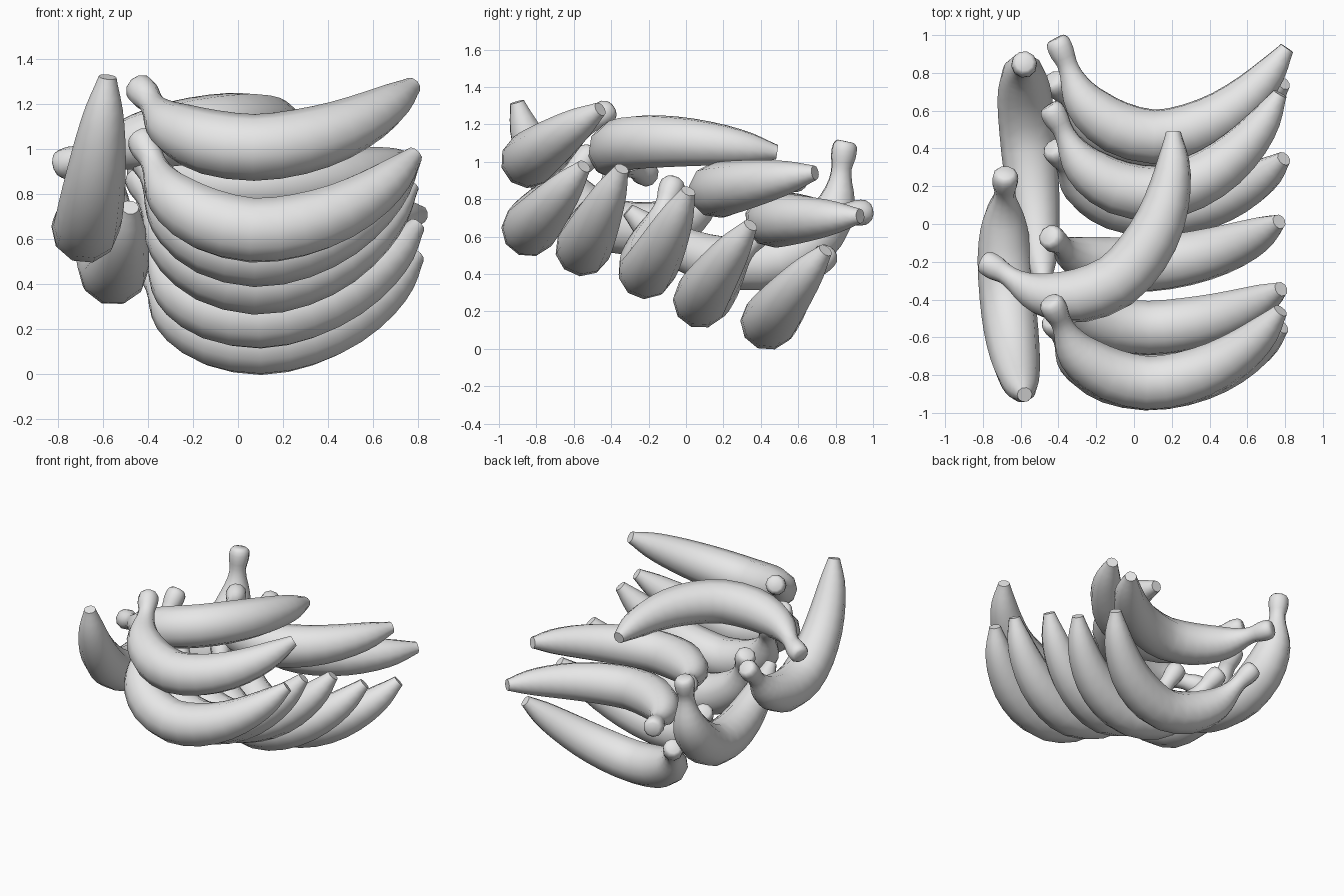
import bpy, bmesh, math
from mathutils import Vector, Matrix

if "Cube" in bpy.data.objects:
    bpy.data.objects.remove(bpy.data.objects["Cube"])

SIDES = 10
# Centre line of one fruit: along, towards the inner curve, radius
SPINE = [(-0.425, 0.515, 0.045), (-0.415, 0.495, 0.066), (-0.39, 0.44, 0.068),
         (-0.365, 0.385, 0.056), (-0.34, 0.32, 0.064), (-0.30, 0.23, 0.097),
         (-0.235, 0.145, 0.125), (-0.10, 0.05, 0.145), (0.10, 0.0, 0.148),
         (0.30, 0.04, 0.145), (0.48, 0.13, 0.132), (0.625, 0.25, 0.110),
         (0.72, 0.36, 0.083), (0.78, 0.45, 0.050), (0.80, 0.48, 0.040)]
STEM, MID, TIP = (Vector((*SPINE[i][:2], 0)) for i in (1, 8, 14))

skin = bpy.data.materials.new("light_grey_skin")
skin.diffuse_color = (0.8, 0.8, 0.8, 1)
skin.use_nodes = True
skin.node_tree.nodes["Principled BSDF"].inputs["Base Color"].default_value = skin.diffuse_color


def smooth_path(pts):
    """Catmull-Rom curve with one extra point per span."""
    p = [Vector(q) for q in pts]
    out = []
    for i in range(len(p) - 1):
        a, d = p[max(i - 1, 0)], p[min(i + 2, len(p) - 1)]
        out += [p[i], (p[i] + p[i + 1]) * 0.5625 - (a + d) * 0.0625]
    return out + [p[-1]]


def fruit_mesh():
    path = smooth_path(SPINE)
    bm = bmesh.new()
    rings = []
    for i, p in enumerate(path):
        t = path[min(i + 1, len(path) - 1)] - path[max(i - 1, 0)]
        n = Vector((-t.y, t.x, 0)).normalized()
        c = Vector((p.x, p.y, 0))
        ring = []
        for k in range(SIDES):
            a = math.tau * (k + 0.5) / SIDES
            ring.append(bm.verts.new(c + p.z * (n * math.cos(a) + Vector((0, 0, math.sin(a))))))
        rings.append(ring)
    for r, s in zip(rings, rings[1:]):
        for k in range(SIDES):
            j = (k + 1) % SIDES
            bm.faces.new((r[k], r[j], s[j], s[k]))
    bm.faces.new(rings[0])
    bm.faces.new(rings[-1])
    bmesh.ops.recalc_face_normals(bm, faces=bm.faces)
    me = bpy.data.meshes.new("fruit")
    bm.to_mesh(me)
    bm.free()
    me.materials.append(skin)
    return me


def frame(stem, mid, tip):
    """Axes from chord and inner direction, centred on the three points."""
    u = (tip - stem).normalized()
    v = stem - mid
    v = (v - u * v.dot(u)).normalized()
    m = Matrix((u, v, u.cross(v))).transposed().to_4x4()
    m.translation = (stem + mid + tip) / 3
    return m


def place_fruit(name, stem, mid, tip):
    ob = bpy.data.objects.new(name, fruit_mesh())
    bpy.context.collection.objects.link(ob)
    ob.matrix_world = frame(Vector(stem), Vector(mid), Vector(tip)) @ frame(STEM, MID, TIP).inverted()
    bpy.ops.object.select_all(action='DESELECT')
    ob.select_set(True)
    bpy.context.view_layer.objects.active = ob
    bpy.ops.object.shade_smooth_by_angle(angle=math.radians(50))


# Each fruit: stem end, middle of the belly, tip
FRUITS = {
    "banana_front_top": ((-0.45, -0.42, 1.27), (0.1, -0.84, 1.01), (0.76, -0.46, 1.28)),
    "banana_front_second": ((-0.46, -0.52, 1.04), (0.1, -0.83, 0.65), (0.78, -0.55, 0.97)),
    "banana_third": ((-0.45, -0.36, 0.98), (0.1, -0.54, 0.56), (0.77, -0.35, 0.95)),
    "banana_fourth": ((-0.45, -0.07, 0.88), (0.1, -0.21, 0.42), (0.75, 0.01, 0.84)),
    "banana_fifth": ((-0.42, 0.38, 0.61), (0.1, 0.11, 0.30), (0.79, 0.33, 0.64)),
    "banana_bottom": ((-0.43, 0.75, 0.50), (0.1, 0.45, 0.155), (0.80, 0.74, 0.52)),
    "banana_back_upper": ((-0.42, 0.60, 0.91), (0.1, 0.18, 0.85), (0.77, 0.68, 0.94)),
    "banana_back_lower": ((-0.39, 0.96, 0.73), (0.1, 0.465, 0.69), (0.80, 0.93, 0.71)),
    "banana_crossing_top": ((-0.79, -0.21, 0.93), (-0.08, -0.29, 1.10), (0.20, 0.48, 1.05)),
    "banana_left_front": ((-0.68, 0.24, 0.97), (-0.67, -0.37, 0.67), (-0.58, -0.90, 1.31)),
    "banana_left_back": ((-0.58, 0.84, 1.09), (-0.565, 0.49, 0.46), (-0.48, -0.30, 0.75)),
}
for name, pts in FRUITS.items():
    place_fruit(name, *pts)
